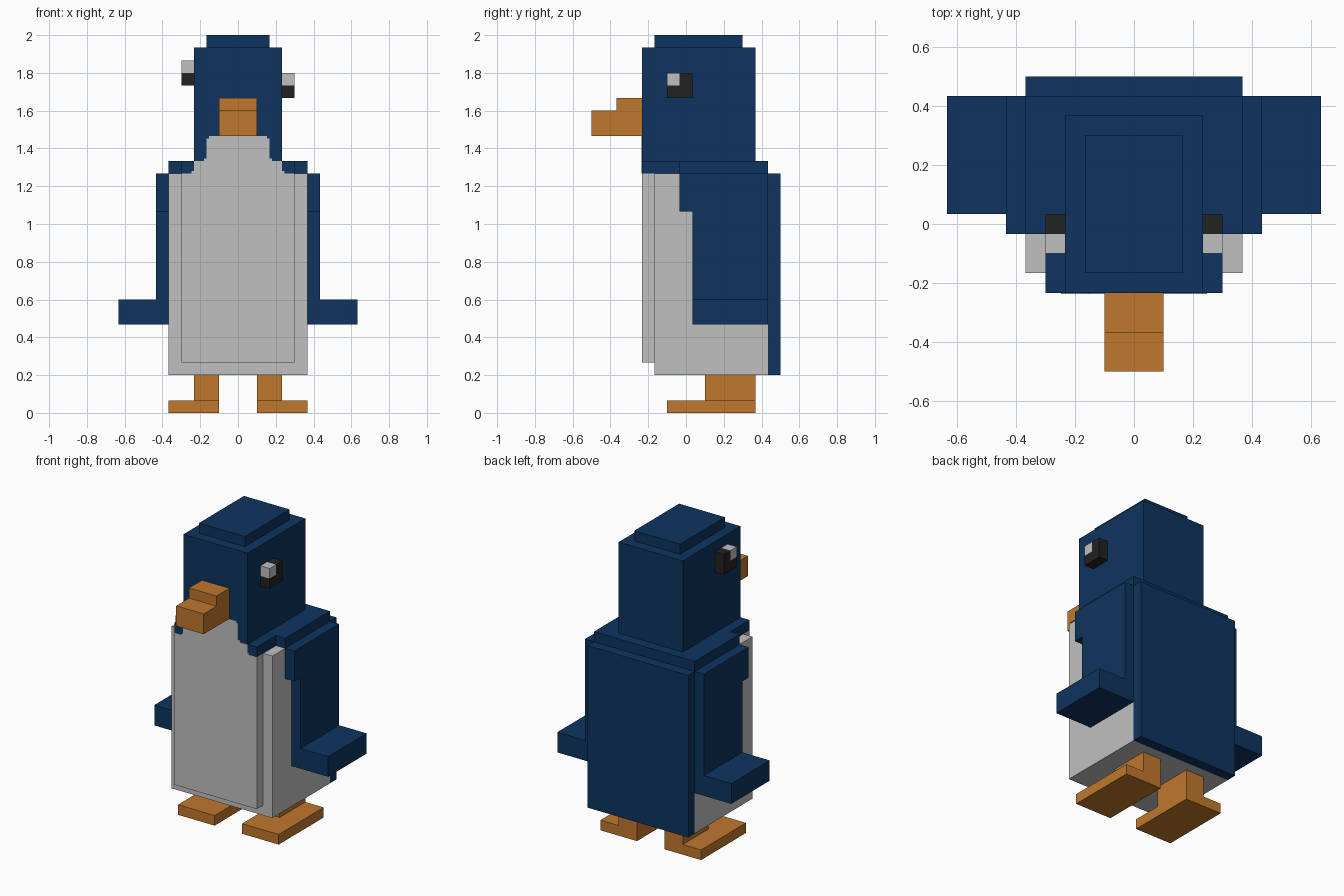
import bpy, bmesh
from mathutils import Matrix, Vector

U = 1 / 15  # one block

cube = bpy.data.objects.get("Cube")
if cube:
    bpy.data.objects.remove(cube, do_unlink=True)


def material(name, rgb):
    m = bpy.data.materials.new(name)
    m.use_nodes = True
    m.diffuse_color = (*rgb, 1)
    bsdf = next(n for n in m.node_tree.nodes if n.type == 'BSDF_PRINCIPLED')
    bsdf.inputs["Base Color"].default_value = (*rgb, 1)
    return m


NAVY = material("navy blue", (0.004, 0.034, 0.114))
WHITE = material("soft white", (0.527, 0.527, 0.527))
ORANGE = material("orange", (0.527, 0.188, 0.026))
BLACK = material("black", (0.016, 0.016, 0.016))


def finish(name, bm, mat):
    bmesh.ops.recalc_face_normals(bm, faces=bm.faces)
    me = bpy.data.meshes.new(name)
    bm.to_mesh(me)
    bm.free()
    me.materials.append(mat)
    ob = bpy.data.objects.new(name, me)
    bpy.context.collection.objects.link(ob)
    return ob


def box(name, mat, x, y, z):
    """Box from (min, max) ranges in block units."""
    bm = bmesh.new()
    size = [(b - a) * U for a, b in (x, y, z)]
    mid = [(a + b) / 2 * U for a, b in (x, y, z)]
    bmesh.ops.create_cube(bm, size=1, matrix=Matrix.Translation(mid) @ Matrix.Diagonal((*size, 1)))
    return finish(name, bm, mat)


def pair(name, mat, x, y, z):
    """The same box on the left (+x) and the right."""
    box("left_" + name, mat, x, y, z)
    box("right_" + name, mat, (-x[1], -x[0]), y, z)


# Torso
box("body", WHITE, (-5.5, 5.5), (-2.5, 6.5), (3, 19))
box("belly", WHITE, (-4.5, 4.5), (-3.5, -2.5), (4, 19))
box("back", NAVY, (-5.5, 5.5), (6.5, 7.5), (3, 19))
box("front_collar", NAVY, (-4.5, 4.5), (-3.5, -0.5), (19, 20))
box("rear_collar", NAVY, (-5.5, 5.5), (-0.5, 6.5), (19, 20))

# Head and beak
box("head", NAVY, (-3.5, 3.5), (-3.5, 5.5), (20, 29))
box("crown", NAVY, (-2.5, 2.5), (-2.5, 4.5), (29, 30))
box("upper_beak", ORANGE, (-1.5, 1.5), (-5.5, -3.5), (22, 25))
box("beak_tip", ORANGE, (-1.5, 1.5), (-7.5, -5.5), (22, 24))

# Stepped throat patch, a thin plate on the collar and head
half = [(3.7, 19), (3.7, 19.2), (3.5, 19.2), (3.5, 20), (2.7, 20), (2.7, 20.2),
        (2.5, 20.2), (2.5, 21.8), (2.3, 21.8), (2.3, 22)]
outline = half + [(-x, z) for x, z in reversed(half)]
bm = bmesh.new()
face = bm.faces.new([bm.verts.new((x * U, -3.5 * U - 0.003, z * U)) for x, z in outline])
ext = bmesh.ops.extrude_face_region(bm, geom=[face])
moved = [v for v in ext["geom"] if isinstance(v, bmesh.types.BMVert)]
bmesh.ops.translate(bm, verts=moved, vec=Vector((0, 0.004, 0)))
finish("throat_patch", bm, WHITE)

# Eyes: dark block with a light upper front corner; the right eye sits higher
for side, x, z in (("left", (3.5, 4.5), 25), ("right", (-4.5, -3.5), 26)):
    box(side + "_eye_lower", BLACK, x, (-1.5, 0.5), (z, z + 1))
    box(side + "_eye_upper", BLACK, x, (-0.5, 0.5), (z + 1, z + 2))
    box(side + "_eye_highlight", WHITE, x, (-1.5, -0.5), (z + 1, z + 2))

# Flippers
pair("flipper", NAVY, (5.5, 6.5), (0.5, 6.5), (7, 19))
pair("flipper_shoulder", NAVY, (5.5, 6.5), (-0.5, 0.5), (16, 19))
pair("flipper_tip", NAVY, (6.5, 9.5), (0.5, 6.5), (7, 9))

# Legs and feet
pair("leg", ORANGE, (1.5, 3.5), (1.5, 5.5), (1, 3))
pair("foot", ORANGE, (1.5, 5.5), (-1.5, 5.5), (0, 1))
